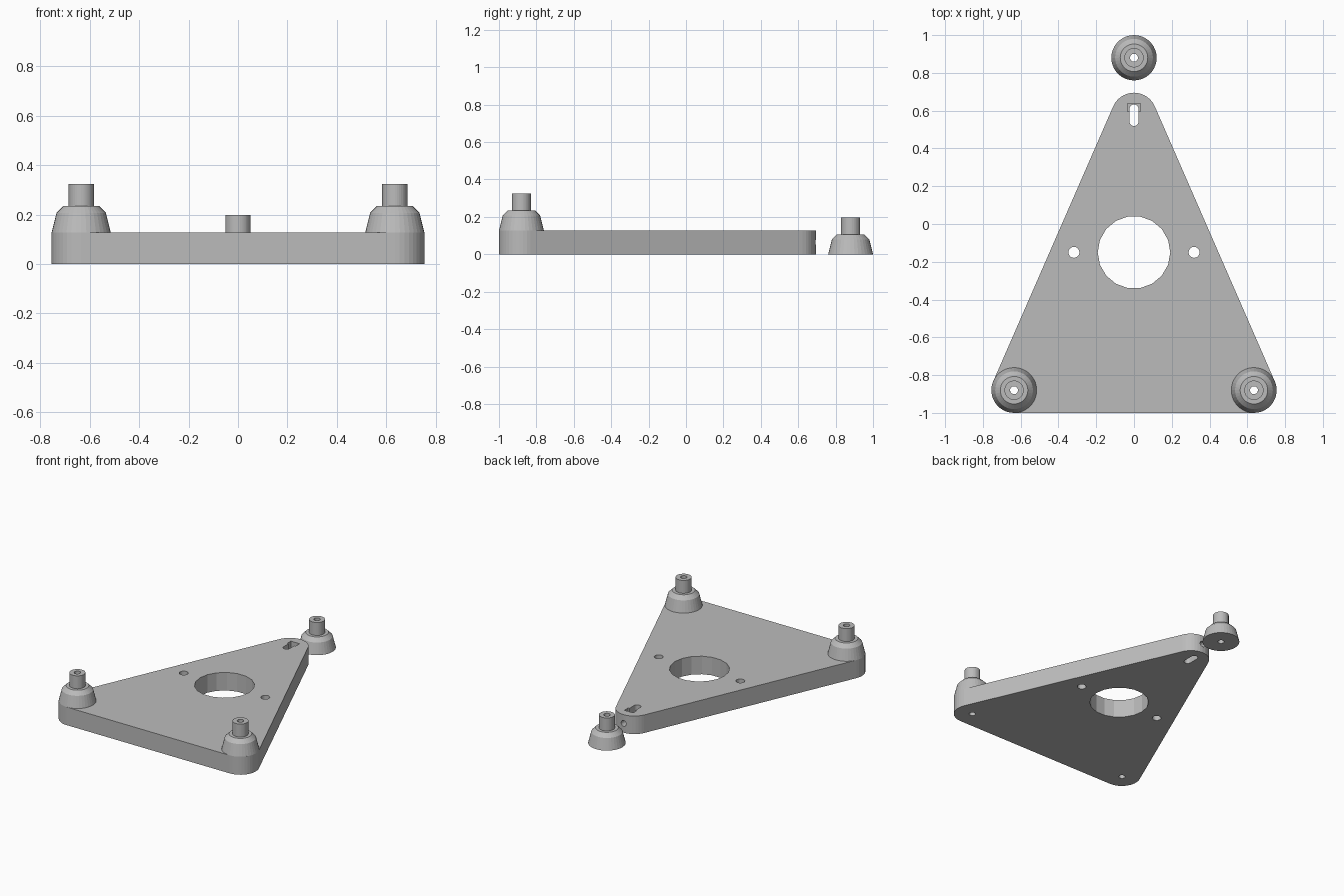
import bpy, bmesh
from math import sin, cos, pi, atan2, radians
from mathutils import Matrix

old = bpy.data.objects.get("Cube")
if old:
    bpy.data.objects.remove(old)

grey = bpy.data.materials.new("light grey plastic")
grey.use_nodes = True
colour = (0.5, 0.5, 0.5, 1)
grey.diffuse_color = colour
grey.node_tree.nodes["Principled BSDF"].inputs["Base Color"].default_value = colour

THICK = 0.127        # plate thickness
R = 0.12             # corner and foot radius
BORE = 0.021         # screw bore radius
FX, FY, TIP = 0.635, -0.88, 0.575


def finish(name, bm):
    bmesh.ops.recalc_face_normals(bm, faces=bm.faces)
    mesh = bpy.data.meshes.new(name)
    bm.to_mesh(mesh)
    bm.free()
    mesh.materials.append(grey)
    obj = bpy.data.objects.new(name, mesh)
    bpy.context.collection.objects.link(obj)
    return obj


def arc(cx, cy, r, a0, a1, n):
    return [(cx + r * cos(a0 + (a1 - a0) * i / n),
             cy + r * sin(a0 + (a1 - a0) * i / n)) for i in range(n + 1)]


def prism(name, outline, z0, z1):
    bm = bmesh.new()
    face = bm.faces.new([bm.verts.new((x, y, z0)) for x, y in outline])
    ext = bmesh.ops.extrude_face_region(bm, geom=[face])
    verts = [g for g in ext["geom"] if isinstance(g, bmesh.types.BMVert)]
    bmesh.ops.translate(bm, verts=verts, vec=(0, 0, z1 - z0))
    return finish(name, bm)


def hole(x, y, r, n):
    return prism("hole_cutter", arc(x, y, r, 0, 2 * pi, n)[:-1], -0.1, 0.3)


def cut(target, cutter):
    mod = target.modifiers.new("cut", 'BOOLEAN')
    mod.operation = 'DIFFERENCE'
    mod.solver = 'EXACT'
    mod.object = cutter
    bpy.context.view_layer.objects.active = target
    bpy.ops.object.modifier_apply(modifier=mod.name)
    bpy.data.objects.remove(cutter)


# Triangular plate with rounded corners
side = atan2(FX, TIP - FY)
outline = (arc(FX, FY, R, -pi / 2, side, 12)
           + arc(0, TIP, R, side, pi - side, 14)
           + arc(-FX, FY, R, pi - side, 1.5 * pi, 12))
plate = prism("base_plate", outline, 0, THICK)

# Central opening, screw holes and foot bores
cut(plate, hole(0, -0.15, 0.192, 18))
for sx in (-1, 1):
    cut(plate, hole(sx * 0.318, -0.15, 0.029, 20))
    cut(plate, hole(sx * FX, FY, BORE, 20))

# Adjustment slot near the tip
slot = arc(0, 0.609, 0.024, 0, pi, 10) + arc(0, 0.543, 0.024, pi, 2 * pi, 10)
cut(plate, prism("slot_cutter", slot, -0.1, 0.3))

# Nut pocket, open at the top
pocket = [(-0.034, 0.595), (0.034, 0.595), (0.034, 0.637), (-0.034, 0.637)]
cut(plate, prism("pocket_cutter", pocket, 0.03, 0.3))

# Clamping screw hole running in from the tip
bm = bmesh.new()
bmesh.ops.create_cone(bm, cap_ends=True, segments=20, radius1=0.02, radius2=0.02,
                      depth=0.2, matrix=Matrix.Translation((0, 0.7, 0.065))
                      @ Matrix.Rotation(radians(90), 4, 'X'))
cut(plate, finish("screw_cutter", bm))


# Tapered feet with a bored post
def foot(name, x, y, z):
    profile = [(BORE, 0), (R, 0), (0.1, 0.08), (0.073, 0.107),
               (0.051, 0.107), (0.051, 0.198), (BORE, 0.198)]
    n = 36
    bm = bmesh.new()
    rings = [[bm.verts.new((x + px * cos(2 * pi * i / n), y + px * sin(2 * pi * i / n), z + pz))
              for i in range(n)] for px, pz in profile]
    for a, b in zip(rings, rings[1:] + rings[:1]):
        for i in range(n):
            j = (i + 1) % n
            bm.faces.new((a[i], a[j], b[j], b[i]))
    return finish(name, bm)


foot("left_foot", FX, FY, THICK)
foot("right_foot", -FX, FY, THICK)
foot("loose_rear_foot", 0, 0.88, 0)
